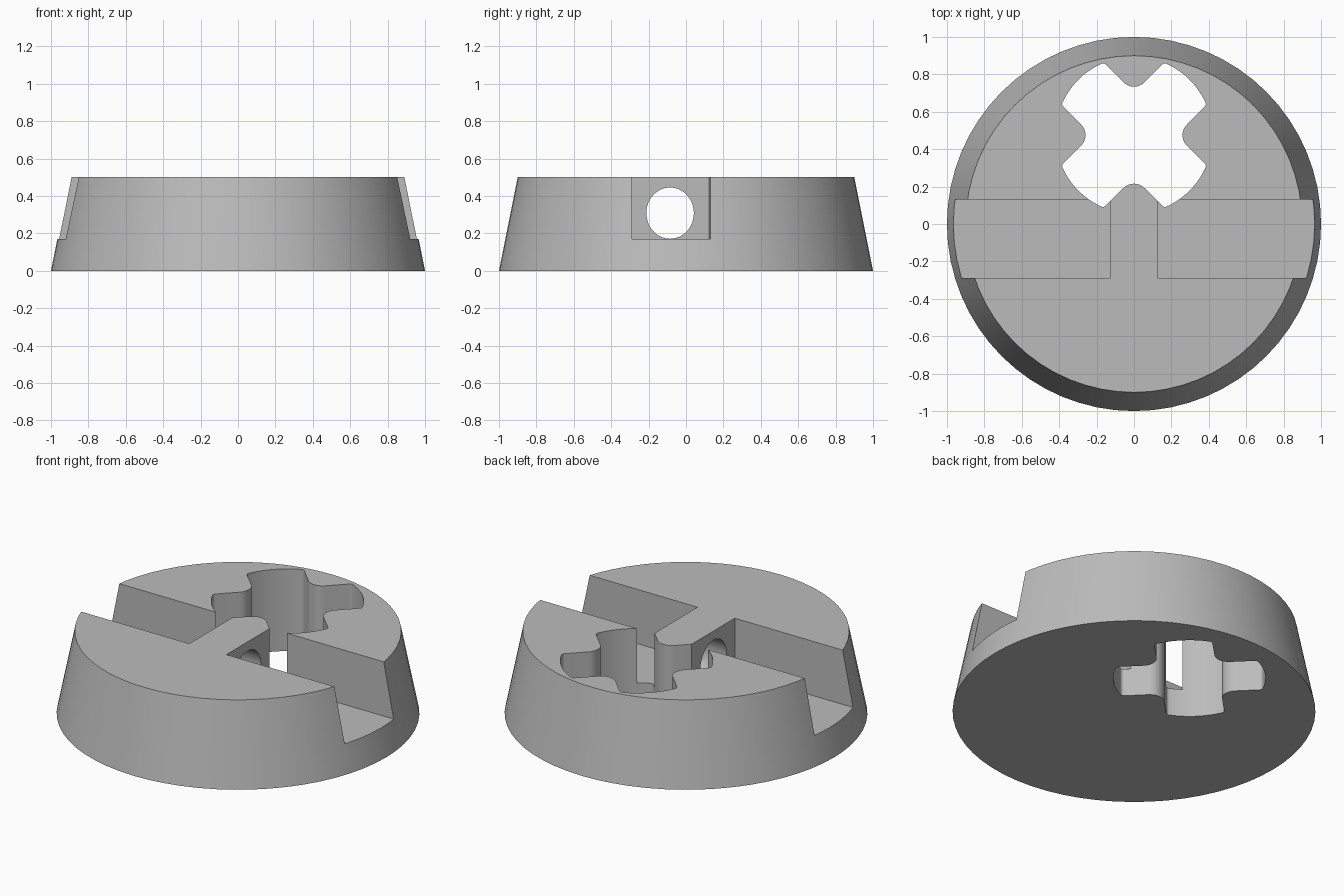
import bpy
import bmesh
import math
from math import cos, sin, pi, sqrt, atan2
from mathutils import Matrix

if "Cube" in bpy.data.objects:
    bpy.data.objects.remove(bpy.data.objects["Cube"], do_unlink=True)

# Single grey material
grey = bpy.data.materials.new("plain grey")
grey.use_nodes = True
colour = (0.5, 0.5, 0.5, 1)
grey.diffuse_color = colour
grey.node_tree.nodes["Principled BSDF"].inputs["Base Color"].default_value = colour

HEIGHT = 0.5


def add_object(name, bm):
    bmesh.ops.recalc_face_normals(bm, faces=bm.faces[:])
    mesh = bpy.data.meshes.new(name)
    bm.to_mesh(mesh)
    bm.free()
    mesh.materials.append(grey)
    obj = bpy.data.objects.new(name, mesh)
    bpy.context.collection.objects.link(obj)
    return obj


def box(name, low, high):
    bm = bmesh.new()
    size = [b - a for a, b in zip(low, high)]
    middle = [(a + b) / 2 for a, b in zip(low, high)]
    bmesh.ops.create_cube(bm, size=1, matrix=Matrix.Translation(middle) @ Matrix.Diagonal((*size, 1)))
    return add_object(name, bm)


def arc(cx, cy, r, start, end, steps):
    angles = [start + (end - start) * i / steps for i in range(steps + 1)]
    return [(cx + r * cos(a), cy + r * sin(a)) for a in angles]


# Tapered round body
bm = bmesh.new()
bmesh.ops.create_cone(bm, cap_ends=True, segments=64, radius1=1, radius2=0.9, depth=HEIGHT,
                      matrix=Matrix.Translation((0, 0, HEIGHT / 2)))
body = add_object("tapered_body", bm)

# Side slots, leaving a web in the middle
cutters = [box("left_slot", (0.125, -0.29, 0.17), (1.2, 0.13, 0.8)),
           box("right_slot", (-1.2, -0.29, 0.17), (-0.125, 0.13, 0.8))]

# Oval bore through the web
bm = bmesh.new()
bmesh.ops.create_cone(bm, cap_ends=True, segments=48, radius1=1, radius2=1, depth=0.4,
                      matrix=Matrix.Translation((0, -0.085, 0.308))
                      @ Matrix.Diagonal((1, 0.127, 0.137, 1)) @ Matrix.Rotation(pi / 2, 4, "Y"))
cutters.append(add_object("web_bore", bm))

# Diagonal cross opening: rounded arm ends and filleted inner corners
radius, half, fillet, corner = 0.42, 0.16, 0.08, 0.02
along = sqrt((radius - corner) ** 2 - (half - corner) ** 2)
spread = atan2(half - corner, along)
arm = arc(along, corner - half, corner, -pi / 2, -spread, 5)
arm += arc(0, 0, radius, -spread, spread, 10)[1:-1]
arm += arc(along, half - corner, corner, spread, pi / 2, 5)
arm += arc(half + fillet, half + fillet, fillet, 1.5 * pi, pi, 12)
bm = bmesh.new()
ring = []
for k in range(4):
    turn = pi / 4 + k * pi / 2
    for x, y in arm:
        ring.append(bm.verts.new((x * cos(turn) - y * sin(turn),
                                  0.475 + x * sin(turn) + y * cos(turn), -0.2)))
base = bm.faces.new(ring)
top = bmesh.ops.extrude_face_region(bm, geom=[base])["geom"]
bmesh.ops.translate(bm, vec=(0, 0, 1), verts=[v for v in top if isinstance(v, bmesh.types.BMVert)])
cutters.append(add_object("cross_opening", bm))

# Cut everything out of the body
for cutter in cutters:
    cutter.hide_render = True
    cutter.hide_viewport = True
    mod = body.modifiers.new(cutter.name, "BOOLEAN")
    mod.operation = "DIFFERENCE"
    mod.solver = "EXACT"
    mod.object = cutter
bpy.context.view_layer.update()
result = bpy.data.meshes.new_from_object(body.evaluated_get(bpy.context.evaluated_depsgraph_get()))
body.modifiers.clear()
body.data = result
for cutter in cutters:
    bpy.data.objects.remove(cutter, do_unlink=True)

bpy.ops.object.select_all(action="DESELECT")
body.select_set(True)
bpy.context.view_layer.objects.active = body
bpy.ops.object.shade_smooth_by_angle(angle=math.radians(30))
